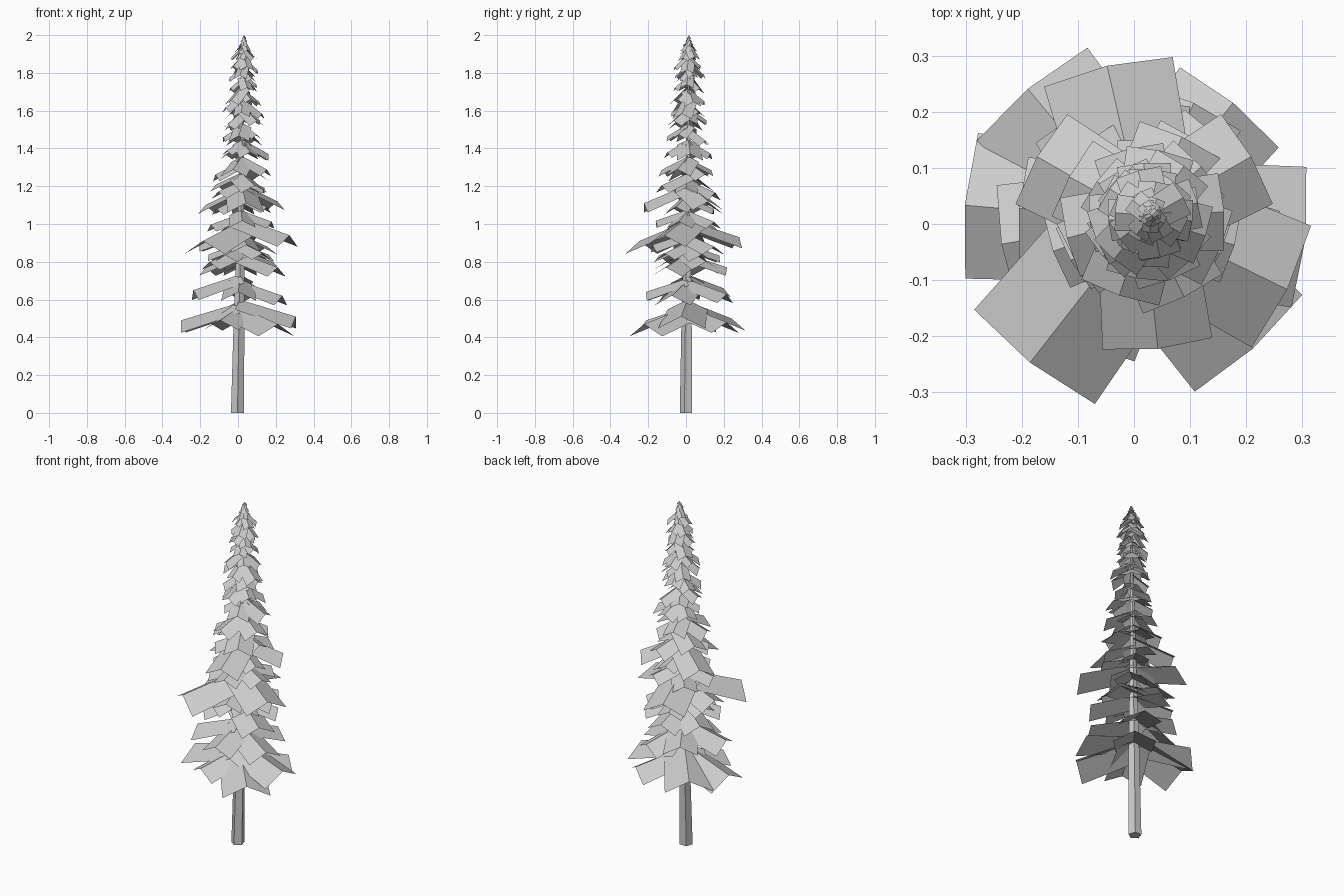
import bpy, bmesh, math, random
from mathutils import Vector, Matrix

random.seed(4)
cube = bpy.data.objects.get("Cube")
if cube:
    bpy.data.objects.remove(cube)

grey = bpy.data.materials.new("plain grey")
grey.use_nodes = True
tone = (0.6, 0.6, 0.6, 1)
grey.diffuse_color = tone
grey.node_tree.nodes["Principled BSDF"].inputs["Base Color"].default_value = tone


def finish(bm, name):
    mesh = bpy.data.meshes.new(name)
    bm.to_mesh(mesh)
    bm.free()
    mesh.materials.append(grey)
    obj = bpy.data.objects.new(name, mesh)
    bpy.context.collection.objects.link(obj)
    return obj


def stem(z):
    """Centre of the slightly leaning trunk at height z."""
    t = z / 2
    return Vector((-0.003 + 0.035 * t, 0.003 + 0.012 * t, z))


def add_branch(bm, tip_z, angle, reach, slope, spread=0.42):
    """A folded card: a ridge running outward and down, with a flap each side."""
    half = reach * spread
    fold = half * 0.5
    root_z = min(tip_z + reach * slope, 2)
    spin = Matrix.Rotation(math.radians(angle), 3, 'Z')
    rows = []
    for dist, z, width in ((0, root_z, 0.85), (reach, tip_z, 1)):
        row = []
        for side in (-1, 0, 1):
            p = Vector((dist - abs(side) * reach * 0.04, side * half * width,
                        z - root_z - abs(side) * fold * width))
            row.append(bm.verts.new(stem(root_z) + spin @ p))
        rows.append(row)
    inner, outer = rows
    for i in (0, 1):
        bm.faces.new((inner[i], outer[i], outer[i + 1], inner[i + 1]))


# Trunk: five-sided, tapering to the top
bm = bmesh.new()
rings = []
for z, radius in ((0, 0.036), (0.5, 0.03), (1.2, 0.015), (1.98, 0.002)):
    ring = []
    for i in range(5):
        a = math.radians(i * 72 - 90)
        ring.append(bm.verts.new(stem(z) + Vector((math.cos(a), math.sin(a), 0)) * radius))
    rings.append(ring)
for low, high in zip(rings, rings[1:]):
    for i in range(5):
        j = (i + 1) % 5
        bm.faces.new((low[i], low[j], high[j], high[i]))
bm.faces.new(rings[0][::-1])
bm.faces.new(rings[-1])
finish(bm, "trunk")

# Lower boughs: whorl slope, then angle, reach and tip height of each bough
lower = (
    (0.3, ((175, .31, .49), (130, .306, .5), (51, .27, .48), (312, .307, .47),
           (354, .3, .51), (245, .24, .49))),
    (0.33, ((190, .25, .65), (340, .24, .62), (268, .22, .64), (65, .23, .63), (120, .22, .66))),
    (0.33, ((330, .23, .77), (30, .2, .8), (150, .21, .77), (215, .2, .8), (90, .21, .77))),
    (0.33, ((232, .325, .91), (334, .287, .94), (103, .28, .93), (175, .22, .9),
            (280, .19, .89), (45, .2, .88))),
    (0.42, ((276, .234, 1.11), (150, .22, 1.1), (30, .22, 1.12), (85, .14, 1.08),
            (210, .15, 1.08), (335, .15, 1.09))),
)
bm = bmesh.new()
for slope, boughs in lower:
    for angle, reach, tip_z in boughs:
        add_branch(bm, tip_z, angle, reach, slope)
# Short filler boughs between the wide whorls
for tip_z in (0.85, 1.0):
    for i in range(5):
        add_branch(bm, tip_z + random.uniform(-.02, .02), i * 72 + tip_z * 200, 0.17, 0.35)
finish(bm, "lower_boughs")

# Upper boughs: whorls shrinking, steepening and closing up towards the tip
bm = bmesh.new()
z = 1.19
turn = 0
while z < 1.988:
    reach = min(0.15 - 0.125 * (z - 1.2), 0.45 * (2.01 - z))
    slope = 0.42 + 0.8 * (z - 1.2)
    for i in range(5):
        add_branch(bm, z + random.uniform(-.2, .2) * reach, turn + i * 72 + random.uniform(-12, 12),
                   reach * random.uniform(0.75, 1.08), slope, 0.5)
    z += 0.004 + reach * 0.6
    turn += 40
finish(bm, "upper_boughs")
